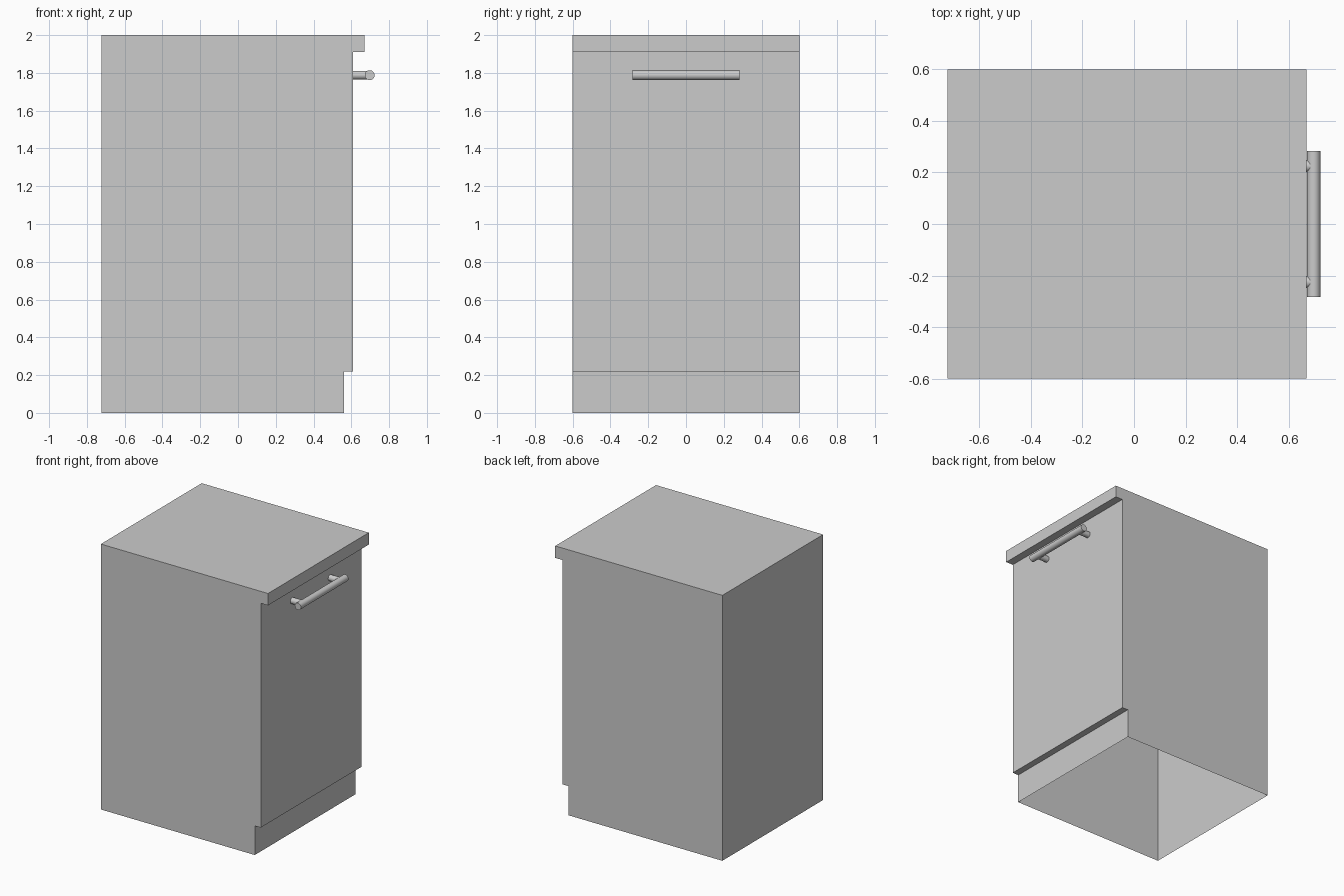
import bpy, bmesh, math
from mathutils import Matrix, Vector

if "Cube" in bpy.data.objects:
    bpy.data.objects.remove(bpy.data.objects["Cube"])


def finish(name, bm):
    mesh = bpy.data.meshes.new(name)
    bm.to_mesh(mesh)
    bm.free()
    obj = bpy.data.objects.new(name, mesh)
    bpy.context.collection.objects.link(obj)
    return obj


def box(name, x, y, z, open_bottom=False):
    bm = bmesh.new()
    bmesh.ops.create_cube(bm, size=1)
    if open_bottom:
        bm.faces.ensure_lookup_table()
        bottom = [f for f in bm.faces if f.normal.z < -0.9]
        bmesh.ops.delete(bm, geom=bottom, context='FACES_ONLY')
    for v in bm.verts:
        v.co = [lo + (c + 0.5) * (hi - lo) for c, (lo, hi) in zip(v.co, (x, y, z))]
    return finish(name, bm)


def rod(name, start, end, radius):
    start, end = Vector(start), Vector(end)
    axis = end - start
    turn = axis.to_track_quat('Z', 'Y').to_matrix().to_4x4()
    bm = bmesh.new()
    bmesh.ops.create_cone(bm, cap_ends=True, segments=32, radius1=radius,
                          radius2=radius, depth=axis.length,
                          matrix=Matrix.Translation((start + end) / 2) @ turn)
    obj = finish(name, bm)
    bpy.context.view_layer.objects.active = obj
    obj.select_set(True)
    bpy.ops.object.shade_smooth_by_angle(angle=math.radians(30))
    obj.select_set(False)
    return obj


BACK, WIDTH = -0.723, (-0.6, 0.6)
BAR_X, BAR_Z = 0.697, 1.788

# Hollow carcass with an open underside, including the recessed kick plate
box("cabinet_body", (BACK, 0.56), WIDTH, (0, 1.91), open_bottom=True)
# Door panel and overhanging worktop
box("door", (0.56, 0.61), WIDTH, (0.22, 1.91))
box("worktop", (BACK, 0.67), WIDTH, (1.91, 2.0))

# Bar handle on two round posts
rod("handle_bar", (BAR_X, -0.283, BAR_Z), (BAR_X, 0.283, BAR_Z), 0.026)
for label, y in (("near", -0.225), ("far", 0.225)):
    rod("handle_post_" + label, (0.61, y, BAR_Z), (BAR_X, y, BAR_Z), 0.023)
